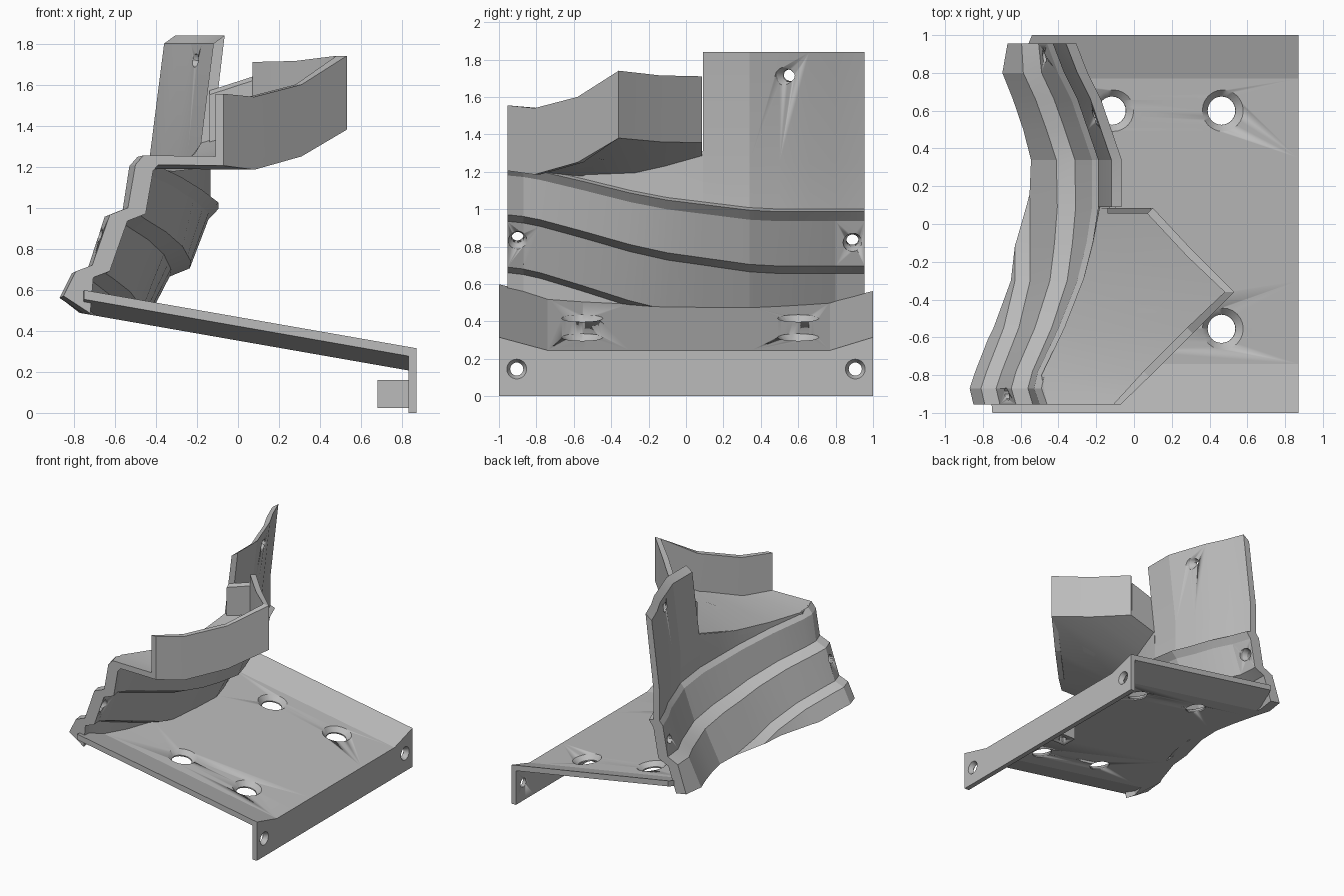
import bpy, bmesh, math
from mathutils import Vector

if "Cube" in bpy.data.objects:
    bpy.data.objects.remove(bpy.data.objects["Cube"], do_unlink=True)

grey = bpy.data.materials.new("plain grey")
grey.use_nodes = True
grey.diffuse_color = (0.5, 0.5, 0.5, 1)
grey.node_tree.nodes["Principled BSDF"].inputs["Base Color"].default_value = (0.5, 0.5, 0.5, 1)


def interp(table, y, col=1):
    """Linear lookup of a column in a table sorted by its first value."""
    if y <= table[0][0]:
        return table[0][col]
    for a, b in zip(table, table[1:]):
        if y <= b[0]:
            f = (y - a[0]) / (b[0] - a[0])
            return a[col] + f * (b[col] - a[col])
    return table[-1][col]


def add_loft(bm, sections):
    """Skin closed sections one after another and cap both ends."""
    rings = [[bm.verts.new(p) for p in s] for s in sections]
    n = len(rings[0])
    for a, b in zip(rings, rings[1:]):
        for i in range(n):
            j = (i + 1) % n
            bm.faces.new((a[i], a[j], b[j], b[i]))
    bm.faces.new(rings[0][::-1])
    bm.faces.new(rings[-1])


def finish(name, bm):
    bmesh.ops.recalc_face_normals(bm, faces=bm.faces[:])
    mesh = bpy.data.meshes.new(name)
    bm.to_mesh(mesh)
    bm.free()
    mesh.materials.append(grey)
    ob = bpy.data.objects.new(name, mesh)
    bpy.context.collection.objects.link(ob)
    bpy.ops.object.select_all(action="DESELECT")
    ob.select_set(True)
    bpy.context.view_layer.objects.active = ob
    bpy.ops.object.shade_smooth_by_angle(angle=math.radians(14))
    return ob


def loft(name, sections):
    bm = bmesh.new()
    add_loft(bm, sections)
    return finish(name, bm)


def drill(target, holes):
    """Cut countersunk holes: (centre on surface, axis, radius, rim radius)."""
    bm = bmesh.new()
    for centre, axis, r, rim in holes:
        rot = Vector(axis).to_track_quat("Z", "Y")
        rings = []
        for d, rad in ((-0.2, r), (-0.035, r), (0, rim), (0.1, rim)):
            rings.append([Vector(centre) + rot @ Vector((rad * math.cos(a), rad * math.sin(a), d))
                          for a in (math.tau * k / 24 for k in range(24))])
        add_loft(bm, rings)
    cutter = finish(target.name + "_cutter", bm)
    cutter.hide_render = True
    cutter.hide_set(True)
    cutter.display_type = "WIRE"
    mod = target.modifiers.new("holes", "BOOLEAN")
    mod.object = cutter
    mod.solver = "EXACT"


# Sweep of the curved wall: y, low x shift, high x shift, z shift
PATH = [(-0.955, 0.02, 0.0, 0), (-0.87, 0, -0.03, -0.01), (-0.78, 0.03, -0.01, -0.03),
        (-0.55, 0.12, 0.1, -0.1), (-0.3, 0.18, 0.2, -0.18), (-0.1, 0.18, 0.25, -0.23),
        (0.09, 0.18, 0.28, -0.26), (0.34, 0.17, 0.28, -0.3), (0.5, 0.12, 0.225, -0.31),
        (0.66, 0.06, 0.17, -0.31), (0.8, 0.0, 0.1, -0.31), (0.955, 0.04, 0.04, -0.31)]

# Base plate with raised side lips and a down-turned edge flange
EDGE = [(-1, -0.75), (-0.88, -0.76), (-0.74, -0.71), (-0.55, -0.65), (-0.3, -0.56), (-0.1, -0.49),
        (0.1, -0.46), (0.35, -0.46), (0.66, -0.56), (0.77, -0.6), (0.88, -0.59), (1, -0.54)]
LIP = [(-1, 0.07), (-0.74, 0), (0.77, 0), (1, 0.07)]
SLOPE = 0.175


def plate_z(x, y=0):
    return 0.245 + interp(LIP, y) + SLOPE * (0.87 - x)


plate = loft("base_plate", [
    [(xl, y, plate_z(xl, y)), (0.87, y, plate_z(0.87, y)), (0.87, y, 0), (0.83, y, 0),
     (0.83, y, plate_z(0.83, y) - 0.045), (xl, y, plate_z(xl, y) - 0.045)] for y, xl in EDGE])
drill(plate, [((x, y, plate_z(x)), (SLOPE, 0, 1), 0.075, 0.11) for x in (-0.11, 0.47) for y in (-0.555, 0.6)]
      + [((0.87, y, 0.145), (1, 0, 0), 0.035, 0.053) for y in (-0.905, 0.905)])

# Small standoff block behind the flange
block = loft("standoff_block", [[(x, y, z) for x, y in ((0.68, -0.03), (0.84, -0.03), (0.84, 0.1), (0.68, 0.1))]
                                for z in (0.025, 0.16)])
drill(block, [((0.75, 0.035, 0.16), (0, 0, 1), 0.03, 0.03)])

# Stepped lower wall, trimmed along the underside of the plate
OUTER = [(-0.87, 0.57), (-0.81, 0.69), (-0.73, 0.72), (-0.635, 0.965), (-0.545, 1.0), (-0.5, 1.21), (-0.46, 1.255)]
INNER = [(x + 0.085, z - 0.03) for x, z in OUTER]
INNER[0] = (-0.74, 0.485)
PROFILE = OUTER + INNER[::-1]


def swept(p, row):
    y, low, high, dz = row
    t = min(max((p[1] - 0.72) / 0.5, 0), 1)
    return (p[0] + low + t * (high - low), y, p[1] + dz * (1 - 0.23 * t))


bm = bmesh.new()
add_loft(bm, [[swept(p, row) for p in PROFILE] for row in PATH])
bmesh.ops.bisect_plane(bm, geom=bm.verts[:] + bm.edges[:] + bm.faces[:], plane_co=(0.87, 0, 0.2),
                       plane_no=(SLOPE, 0, 1), clear_inner=True)
bmesh.ops.holes_fill(bm, edges=[e for e in bm.edges if e.is_boundary], sides=0)
lower = finish("lower_wall", bm)
drill(lower, [((-0.59, -0.9, 0.835), (1, 0, -0.35), 0.033, 0.05),
              ((-0.39, 0.89, 0.825), (1, 0, -0.2), 0.033, 0.05)])


# Upper wall: short under the shelf, full height behind it
def upper_section(row, top, slant):
    y, _, high, dz = row
    base = 1.225 + 0.77 * dz
    xs = lambda z: -0.47 + high + 0.07 * min(max((z - 1.25) / 0.55, 0), 1)
    mid = (base + top) / 2 if slant == 0 else 1.25
    levels = (base, mid, top)
    return ([(xs(z), y, z) for z in levels]
            + [(xs(z) + 0.055, y, z + (slant if z == top else 0)) for z in levels[::-1]])


# Shelf rulings: wall point, outer point, each x, y, underside z; then guard top z
SHELF = [((-0.46, -0.955, 1.21), (-0.07, -0.955, 1.205), 1.555),
         ((-0.49, -0.8, 1.19), (0.08, -0.81, 1.185), 1.54),
         ((-0.37, -0.55, 1.17), (0.31, -0.58, 1.25), 1.6),
         ((-0.26, -0.27, 1.18), (0.53, -0.36, 1.38), 1.74),
         ((-0.21, -0.1, 1.22), (0.31, -0.14, 1.36), 1.715),
         ((-0.18, 0.085, 1.27), (0.1, 0.085, 1.355), 1.71)]
RISE = [(a[1], a[2] + 0.04) for a, _, _ in SHELF]

loft("wall_under_shelf", [upper_section(r, interp(RISE, r[0]), 0) for r in PATH if -0.8 < r[0] < 0.1])
upper = loft("upper_wall", [upper_section(r, 1.8, 0.04) for r in PATH if r[0] > 0.08])
drill(upper, [((-0.135, 0.535, 1.71), (1, -0.4, -0.1), 0.033, 0.052)])

# Shelf between the wall and the guard
T = Vector((0, 0, 0.045))
loft("shelf", [[Vector(a), Vector(b), Vector(b) + T, Vector(a) + T] for a, b, _ in SHELF])

# Upright guard around the outer rim of the shelf
INSET = [(-0.04, 0), (-0.03, 0.03), (-0.03, 0.03), (-0.05, 0), (-0.03, -0.03), (-0.03, -0.03)]
guard = []
for (_, b, top), (dx, dy) in zip(SHELF, INSET):
    x, y, z = b
    guard.append([(x, y, z), (x, y, top), (x + dx, y + dy, top), (x + dx, y + dy, z)])
loft("guard", guard)

# Low lip closing the back edge of the shelf
loft("shelf_lip", [[(x, 0.055, z), (x, 0.085, z), (x, 0.085, top), (x, 0.055, top - 0.02)]
                   for x, z, top in ((-0.14, 1.285, 1.57), (0.09, 1.36, 1.645))])
